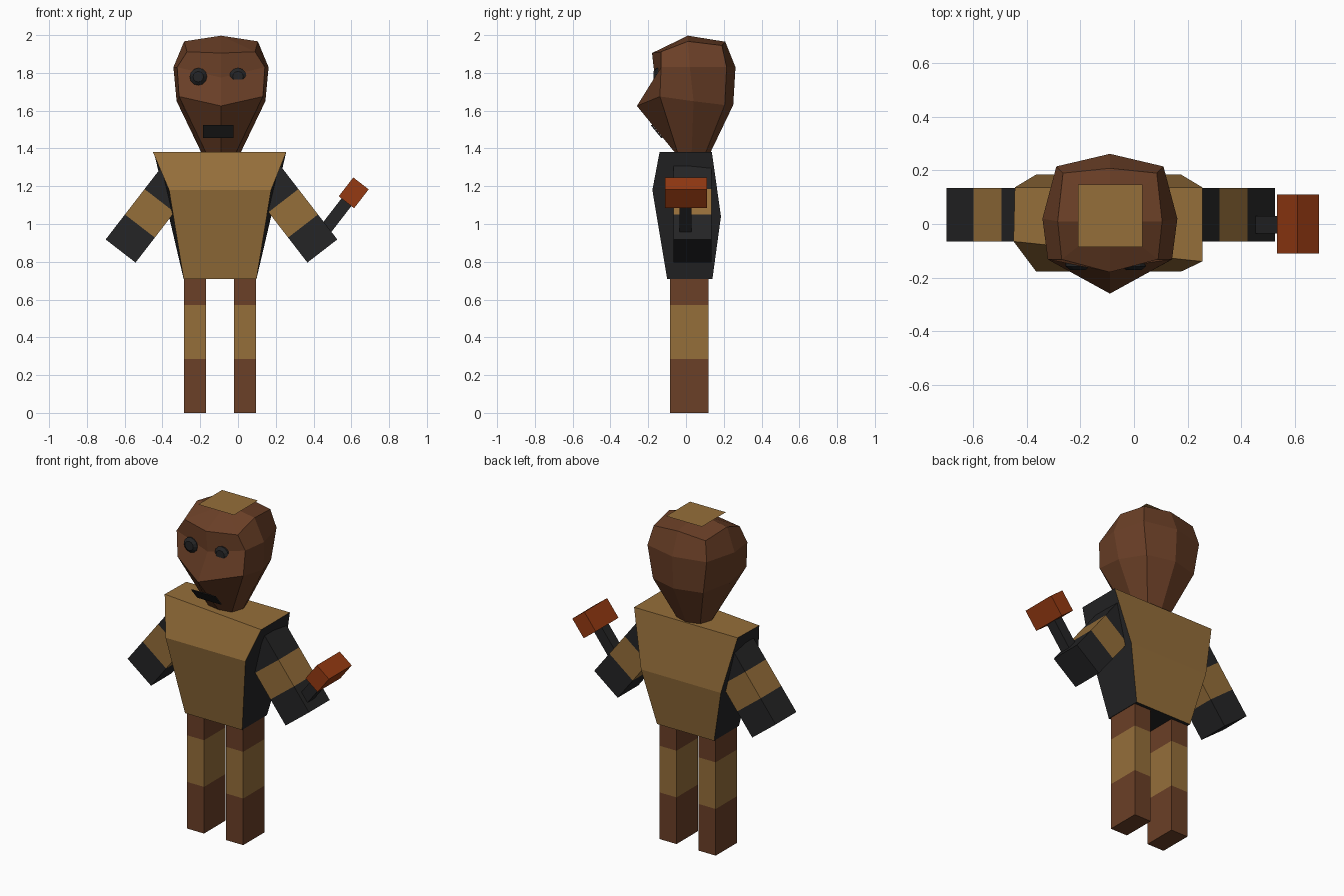
import bpy, bmesh, math
from mathutils import Vector

if "Cube" in bpy.data.objects:
    bpy.data.objects.remove(bpy.data.objects["Cube"])

CX = -0.09          # centre line of the body
AX = Vector((0.61, 0, 0.79)).normalized()   # arm and hammer direction


def material(name, rgb):
    m = bpy.data.materials.new(name)
    m.diffuse_color = (*rgb, 1)
    m.use_nodes = True
    m.node_tree.nodes["Principled BSDF"].inputs["Base Color"].default_value = m.diffuse_color
    return m


TAN = material("tan cloth", (0.30, 0.156, 0.042))
BROWN = material("brown skin", (0.145, 0.050, 0.020))
DARK = material("charcoal", (0.018, 0.018, 0.019))
RUST = material("rust orange", (0.30, 0.042, 0.006))


def build(name, verts, faces, mats, slots=None, closed=True):
    bm = bmesh.new()
    vs = [bm.verts.new(v) for v in verts]
    for i, f in enumerate(faces):
        face = bm.faces.new([vs[k] for k in f])
        face.material_index = slots[i] if slots else 0
    if closed:
        bmesh.ops.recalc_face_normals(bm, faces=bm.faces)
    me = bpy.data.meshes.new(name)
    bm.to_mesh(me)
    bm.free()
    for m in mats:
        me.materials.append(m)
    ob = bpy.data.objects.new(name, me)
    bpy.context.collection.objects.link(ob)
    return ob


def loft(name, rings, mats, bands=None, apex=None):
    """Skin equal rings; bands gives the material slot of each span."""
    n = len(rings[0])
    verts = [v for r in rings for v in r]
    faces, slots = [tuple(range(n))], [bands[0] if bands else 0]
    for i in range(len(rings) - 1):
        for k in range(n):
            j = (k + 1) % n
            faces.append((i*n + k, i*n + j, (i+1)*n + j, (i+1)*n + k))
            slots.append(bands[i] if bands else 0)
    top = [(len(rings) - 1)*n + k for k in range(n)]
    if apex:
        verts.append(apex)
        faces += [(top[k], top[(k+1) % n], len(verts) - 1) for k in range(n)]
        slots += [0]*n
    else:
        faces.append(tuple(top))
        slots.append(bands[-1] if bands else 0)
    return build(name, verts, faces, mats, slots)


def bar(name, start, axis, cuts, width, y0, y1, mats, bands):
    """Square bar along an axis in the XZ plane, cut into colour bands."""
    start = Vector(start)
    side = Vector((axis.z, 0, -axis.x)) * width / 2
    rings = []
    for t in cuts:
        c = start + axis * t
        rings.append([(c + side*s) + Vector((0, y, 0))
                      for s, y in ((-1, y0), (1, y0), (1, y1), (-1, y1))])
    return loft(name, rings, mats, bands)


# legs with a tan band
for tag, x in (("left", CX - 0.1375), ("right", CX + 0.1275)):
    bar("leg_" + tag, (x, 0, 0), Vector((0, 0, 1)), (0, 0.285, 0.57, 0.715),
        0.115, -0.085, 0.12, [BROWN, TAN], (0, 1, 0))

# torso: side profile (half width, y, z), swept from one side to the other
prof = [(0.35, -0.14, 1.38), (0.27, -0.178, 1.18), (0.193, -0.10, 0.71),
        (0.193, 0.14, 0.71), (0.27, 0.185, 1.04), (0.35, 0.137, 1.38)]
tx = -0.095
left = [(tx - w, y, z) for w, y, z in prof]
left[0] = (tx - 0.355, -0.065, 1.38)     # pulled-back shoulder corner
right = [(tx + w, y, z) for w, y, z in prof]
faces = [(k, (k+1) % 6, (k+1) % 6 + 6, k + 6) for k in range(6)]
faces += [tuple(range(6)), tuple(range(6, 12))]
build("torso", left + right, faces, [TAN, DARK], (0, 0, 1, 0, 0, 0, 1, 1))

# arms with a tan band
for tag, s in (("left", 1), ("right", -1)):
    ax = Vector((AX.x * s, 0, AX.z))
    bar("arm_" + tag, (-0.0875 - s*0.534, 0, 0.857), ax, (0, 0.167, 0.337, 0.505),
        0.2, -0.065, 0.135, [DARK, TAN], (0, 1, 0))

# hammer
centre = Vector((0.6125, 0, 1.165))
bar("hammer_handle", centre - AX*0.245, AX, (0, 0.2), 0.066, -0.035, 0.03, [DARK], (0,))
bar("hammer_head", centre - AX*0.063, AX, (0, 0.126), 0.103, -0.11, 0.11, [RUST], (0,))

# head: half rings from front centre to back centre (half width, y, z)
half = [
    [(0, -.06, 1.38), (.08, -.045, 1.38), (.105, .03, 1.38), (.08, .105, 1.38), (0, .13, 1.38)],
    [(0, -.26, 1.625), (.222, -.138, 1.675), (.235, .04, 1.65), (.17, .205, 1.63), (0, .25, 1.63)],
    [(0, -.165, 1.775), (.232, -.132, 1.83), (.252, .02, 1.83), (.2, .215, 1.83), (0, .262, 1.83)],
    [(0, -.18, 1.905), (.18, -.132, 1.912), (.195, .01, 1.967), (.175, .19, 1.945), (0, .208, 1.965)],
]
rings = [[(CX + w, y, z) for w, y, z in h] +
         [(CX - w, y, z) for w, y, z in h[3:0:-1]] for h in half]
loft("head", rings, [BROWN], apex=(CX, 0.01, 1.997))

# flat cap plate on top of the head
build("cap_plate", [(-0.21, -0.085, 2.0), (0.032, -0.085, 2.0),
                    (0.032, 0.147, 2.0), (-0.21, 0.147, 2.0)],
      [(0, 1, 2, 3)], [TAN], closed=False)

# mouth plate leaning along the jaw
bar("mouth", (-0.105, 0, 1.455), Vector((0, 0, 1)), (0, 0.07), 0.16,
    -0.006, 0.003, [DARK], (0,))
for v in bpy.data.objects["mouth"].data.vertices:
    v.co.y += -0.125 - (v.co.z - 1.455) * 0.82

# eyes: short bevelled discs
for tag, x in (("left", -0.21), ("right", 0.0)):
    rings = [[(x + r*math.cos(a*math.tau/12), y, 1.78 + r*math.sin(a*math.tau/12))
              for a in range(12)]
             for r, y in ((0.045, -0.10), (0.046, -0.158), (0.028, -0.172))]
    loft("eye_" + tag, rings, [DARK])
